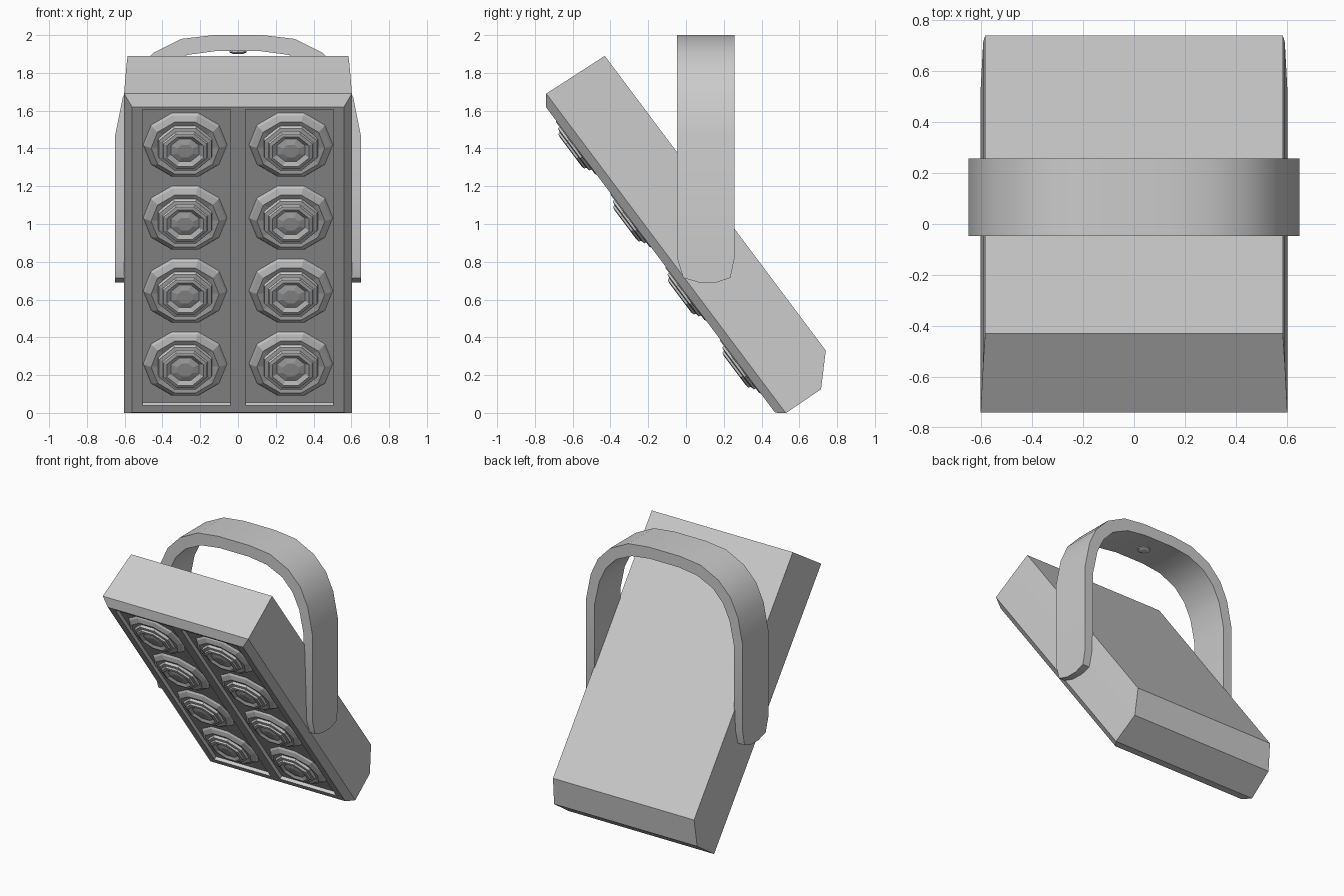
import bpy, bmesh, math
from mathutils import Vector

if "Cube" in bpy.data.objects:
    bpy.data.objects.remove(bpy.data.objects["Cube"])

grey = bpy.data.materials.new("light grey")
grey.diffuse_color = (0.6, 0.6, 0.6, 1)
grey.use_nodes = True
grey.node_tree.nodes["Principled BSDF"].inputs["Base Color"].default_value = grey.diffuse_color


def place(x, u, w):
    """Tilted housing frame: u runs down the slope, w points out of the front."""
    return Vector((x, 0.6 * u - 0.8 * w, -0.8 * u - 0.6 * w))


def finish(bm, name, smooth=None):
    bmesh.ops.recalc_face_normals(bm, faces=bm.faces)
    me = bpy.data.meshes.new(name)
    bm.to_mesh(me)
    bm.free()
    me.materials.append(grey)
    ob = bpy.data.objects.new(name, me)
    bpy.context.collection.objects.link(ob)
    if smooth:
        bpy.ops.object.select_all(action='DESELECT')
        ob.select_set(True)
        bpy.context.view_layer.objects.active = ob
        bpy.ops.object.shade_smooth_by_angle(angle=math.radians(smooth))
    return ob


def loft(bm, rings, closed_ends=True):
    vs = [[bm.verts.new(p) for p in r] for r in rings]
    n = len(vs[0])
    for a, b in zip(vs, vs[1:]):
        for i in range(n):
            j = (i + 1) % n
            bm.faces.new((a[i], a[j], b[j], b[i]))
    if closed_ends:
        bm.faces.new(vs[0])
        return bm.faces.new(vs[-1])


# housing: lofted rectangles from back to front (w, top u, bottom u, half width)
FRONT, FLOOR = -0.378, -0.403
bm = bmesh.new()
layers = [(-0.79, -1.77, 0.18, 0.585), (-0.647, -1.78, 0.329, 0.593),
          (-0.422, -1.796, 0.318, 0.603), (FRONT, -1.74, 0.282, 0.56)]
front = loft(bm, [[place(-h, t, w), place(h, t, w), place(h, b, w), place(-h, b, w)]
                  for w, t, b, h in layers])

# two long recessed panels cut into the front face
n_out = place(0, 0, 1)
down = place(0, 1, 0)


def front_faces():
    return [f for f in bm.faces if all(abs(v.co.dot(n_out) - FRONT) < 1e-4 for v in f.verts)]


cuts = [(Vector((x, 0, 0)), Vector((1, 0, 0))) for x in (-0.505, -0.04, 0.04, 0.505)]
cuts += [(place(0, u, 0), down) for u in (-1.725, 0.234)]
for co, no in cuts:
    fs = front_faces()
    geom = fs + list({e for f in fs for e in f.edges}) + list({v for f in fs for v in f.verts})
    bmesh.ops.bisect_plane(bm, geom=geom, plane_co=co, plane_no=no)
panels = []
for f in front_faces():
    c = f.calc_center_median()
    if 0.04 < abs(c.x) < 0.505 and -1.72 < c.dot(down) < 0.23:
        panels.append(f)
ext = bmesh.ops.extrude_face_region(bm, geom=panels)
bmesh.ops.delete(bm, geom=[f for f in panels if f.is_valid], context='FACES_ONLY')
bmesh.ops.translate(bm, vec=n_out * (FLOOR - FRONT),
                    verts=[v for v in ext['geom'] if isinstance(v, bmesh.types.BMVert)])
finish(bm, "housing")


# lamps: turned reflector and lens rings, profile points are (radius, height)
def turned(name, x, u, profile, sides, phase=0.0):
    bm = bmesh.new()
    rings = []
    for r, h in profile:
        rings.append([place(x + r * math.cos(a), u + r * math.sin(a), FLOOR + h)
                      for a in (2 * math.pi * (i + phase) / sides for i in range(sides))])
    loft(bm, rings)
    finish(bm, name)


reflector = [(0.222, 0.0), (0.212, 0.012), (0.18, 0.03), (0.14, 0.022)]
lens = [(0.157, 0.015), (0.15, 0.042), (0.128, 0.046), (0.124, 0.058),
        (0.105, 0.062), (0.08, 0.048), (0.045, 0.056)]
for row in range(4):
    for side, x in (("left", -0.28), ("right", 0.28)):
        u = -1.4725 + 0.483 * row
        turned(f"reflector_{side}_{row + 1}", x, u, reflector, 10)
        turned(f"lens_{side}_{row + 1}", x, u, lens, 8, 0.5)

# carrying bracket: (outer x, outer z, inner x, inner z, y min, y max), mirrored
half = [(0.65, 0.69, 0.578, 0.69, 0.07, 0.16),
        (0.65, 0.715, 0.578, 0.715, -0.015, 0.235),
        (0.65, 0.82, 0.578, 0.82, -0.047, 0.257),
        (0.65, 1.47, 0.578, 1.45, -0.047, 0.257),
        (0.61, 1.67, 0.54, 1.63, -0.047, 0.257),
        (0.55, 1.80, 0.485, 1.745, -0.047, 0.257),
        (0.45, 1.905, 0.40, 1.835, -0.047, 0.257),
        (0.30, 1.98, 0.27, 1.895, -0.047, 0.257),
        (0.13, 2.0, 0.12, 1.915, -0.047, 0.257)]
path = half + [(-a, b, -c, d, e, f) for a, b, c, d, e, f in reversed(half)]
bm = bmesh.new()
loft(bm, [[(xo, y0, zo), (xo, y1, zo), (xi, y1, zi), (xi, y0, zi)]
          for xo, zo, xi, zi, y0, y1 in path])
finish(bm, "bracket", 35)

# small bolt under the top of the bracket
bm = bmesh.new()
loft(bm, [[(r * math.cos(i * math.pi / 4), 0.105 + r * math.sin(i * math.pi / 4), z)
           for i in range(8)] for r, z in ((0.045, 1.93), (0.045, 1.908), (0.025, 1.9))])
finish(bm, "bracket_bolt")
